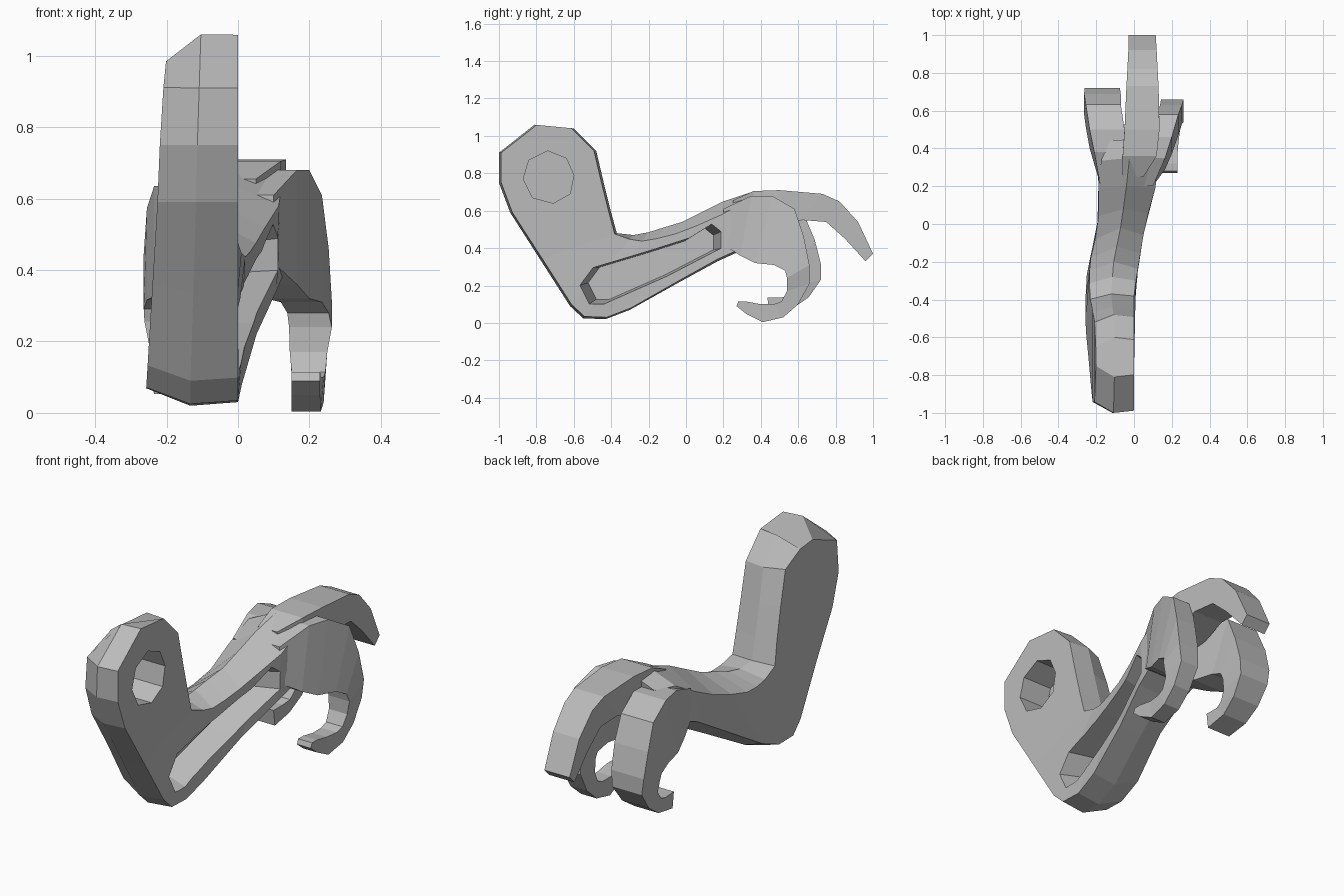
import bpy, bmesh
from mathutils import Vector

if "Cube" in bpy.data.objects:
    bpy.data.objects.remove(bpy.data.objects["Cube"])

grey = bpy.data.materials.new("stone_grey")
grey.use_nodes = True
tone = (0.5, 0.5, 0.5, 1)
grey.diffuse_color = tone
grey.node_tree.nodes["Principled BSDF"].inputs["Base Color"].default_value = tone


def lerp_table(table, v):
    """Piecewise linear lookup in (position, value) pairs."""
    if v <= table[0][0]:
        return table[0][1]
    for (a, p), (b, q) in zip(table, table[1:]):
        if v <= b:
            return p + (q - p) * (v - a) / (b - a)
    return table[-1][1]


def skin(name, rings):
    """Closed solid through a row of equal point rings."""
    bm = bmesh.new()
    rows = [[bm.verts.new(p) for p in ring] for ring in rings]
    n = len(rows[0])
    for a, b in zip(rows, rows[1:]):
        for i in range(n):
            j = (i + 1) % n
            bm.faces.new((a[i], a[j], b[j], b[i]))
    bm.faces.new(rows[0])
    bm.faces.new(rows[-1])
    bmesh.ops.recalc_face_normals(bm, faces=bm.faces)
    mesh = bpy.data.meshes.new(name)
    bm.to_mesh(mesh)
    bm.free()
    mesh.materials.append(grey)
    obj = bpy.data.objects.new(name, mesh)
    bpy.context.collection.objects.link(obj)
    return obj


# Sideways limits of the arm: +x side by length, -x side by length and height
def plus_x(y):
    return lerp_table([(-.36, 0), (0, .06), (.25, .13), (.5, .12)], y)


def minus_x(y, z):
    along = lerp_table([(-.3, -.257), (0, -.187), (.3, -.19), (.5, -.1)], y)
    up = lerp_table([(.07, -.257), (.6, -.225), (.85, -.215), (1, -.2)], z)
    return max(along, up)


# Arm: lower and upper (y, z) outline points, then the slopes of both upper edges
arm_stations = [
    ((-.81, 1.06), (-.6, 1.04), .012, .05), ((-1, .91), (-.48, .92), .012, .04),
    ((-1, .75), (-.44, .75), .012, .025), ((-.94, .59), (-.4, .59), .012, .025),
    ((-.78, .34), (-.37, .48), .012, .03), ((-.62, .09), (-.28, .47), .03, .05),
    ((-.55, .025), (-.2, .485), .06, .08), ((-.43, .02), (-.12, .51), .07, .11),
    ((-.3, .07), (-.02, .54), .075, .12), ((-.05, .21), (.08, .59), .075, .12),
    ((.17, .33), (.2, .65), .07, .1), ((.28, .38), (.35, .7), .04, .07),
    ((.42, .5), (.45, .69), .03, .055),
]
rings = []
for k, (lo, hi, plus_slope, minus_slope) in enumerate(arm_stations):
    lo, hi = Vector(lo), Vector(hi)
    inward = (hi - lo).normalized()
    drop = Vector((0, -.07 if k == 0 else 0))
    ring = []
    for p, s, near, far in ((lo, 1, .012, .058), (hi, -1, plus_slope, minus_slope)):
        edge = p + inward * s * near
        soft = p + inward * s * far + drop
        mid = plus_x(p.x) * .5 + minus_x(*p) * .52
        trio = [(plus_x(edge.x), *edge), (mid, *p), (minus_x(*soft), *soft)]
        ring += trio if s > 0 else trio[::-1]
    rings.append(ring)
arm = skin("arm", rings)


def carve(points, depth, shrink):
    """Cut a tapered pocket into the +x face of the arm."""
    pts = [Vector(p) for p in points]
    centre = sum(pts, Vector((0, 0))) / len(pts)
    mouth, floor = [], []
    for p in pts:
        q = centre + (p - centre) * shrink
        mouth.append((plus_x(p.x) + .01, *p))
        floor.append((plus_x(q.x) - depth, *q))
    cutter = skin("pocket_cutter", [mouth, floor])
    cutter.hide_render = True
    mod = arm.modifiers.new("pocket", "BOOLEAN")
    mod.operation, mod.solver, mod.object = "DIFFERENCE", "EXACT", cutter
    bpy.context.view_layer.objects.active = arm
    bpy.ops.object.modifier_apply(modifier=mod.name)
    bpy.data.objects.remove(cutter)


# Long pocket of the forearm and deep round socket of the shoulder
carve([(-.57, .2), (-.5, .295), (-.2, .385), (.02, .455), (.14, .53), (.19, .49),
       (.19, .4), (-.1, .25), (-.44, .1), (-.52, .1)], .15, .88)
carve([(-.74, .92), (-.64, .88), (-.6, .79), (-.62, .69), (-.71, .64),
       (-.82, .67), (-.87, .77), (-.84, .87)], .17, 1)


def claw(name, sections, place=lambda y, z: (y, z)):
    """Curved digit: each section is outer y, z, inner y, z, then two x limits."""
    rings = []
    for oy, oz, iy, iz, xa, xb in sections:
        o, i = place(oy, oz), place(iy, iz)
        rings.append([(xa, *i), (xb, *i), (xb, *o), (xa, *o)])
    return skin(name, rings)


# Middle claw reaches furthest back
claw("middle_claw", [
    (.25, .655, .28, .5, -.06, .05), (.36, .705, .38, .48, -.06, .12),
    (.5, .71, .52, .52, -.05, .135), (.73, .69, .62, .55, -.04, .13),
    (.82, .65, .75, .54, -.035, .125), (.92, .54, .85, .45, -.03, .12),
    (1, .37, .96, .33, -.03, .115)])

# Hooked side claws share one curve
hook = [
    (.2, .61, .2, .42), (.35, .68, .29, .36), (.46, .68, .37, .32), (.58, .61, .47, .31),
    (.63, .46, .53, .28), (.66, .31, .54, .24), (.66, .21, .54, .17), (.6, .1, .51, .115),
    (.52, .03, .47, .1), (.41, .004, .4, .1), (.32, .05, .32, .115), (.27, .09, .28, .115)]
outer = [.1, .165, .2, .235, .254, .263, .25, .245, .24, .232, .23, .23]
inner = [0, .04, .08, .12, .138, .143, .145, .15, .15, .15, .15, .15]
claw("left_claw", [(*h, a, b) for h, a, b in zip(hook, inner, outer)])

# The other hook is lower on top, higher below and stops short
outer = [-.18, -.21, -.235, -.255, -.264, -.262, -.25, -.245, -.24, -.235]
inner = [0, -.02, -.05, -.07, -.07, -.075, -.08, -.09, -.1, -.1]
claw("right_claw", [(*h, a, b) for h, a, b in zip(hook, outer, inner)],
     lambda y, z: (y * 1.1 - .005, z * .86 + .05))
